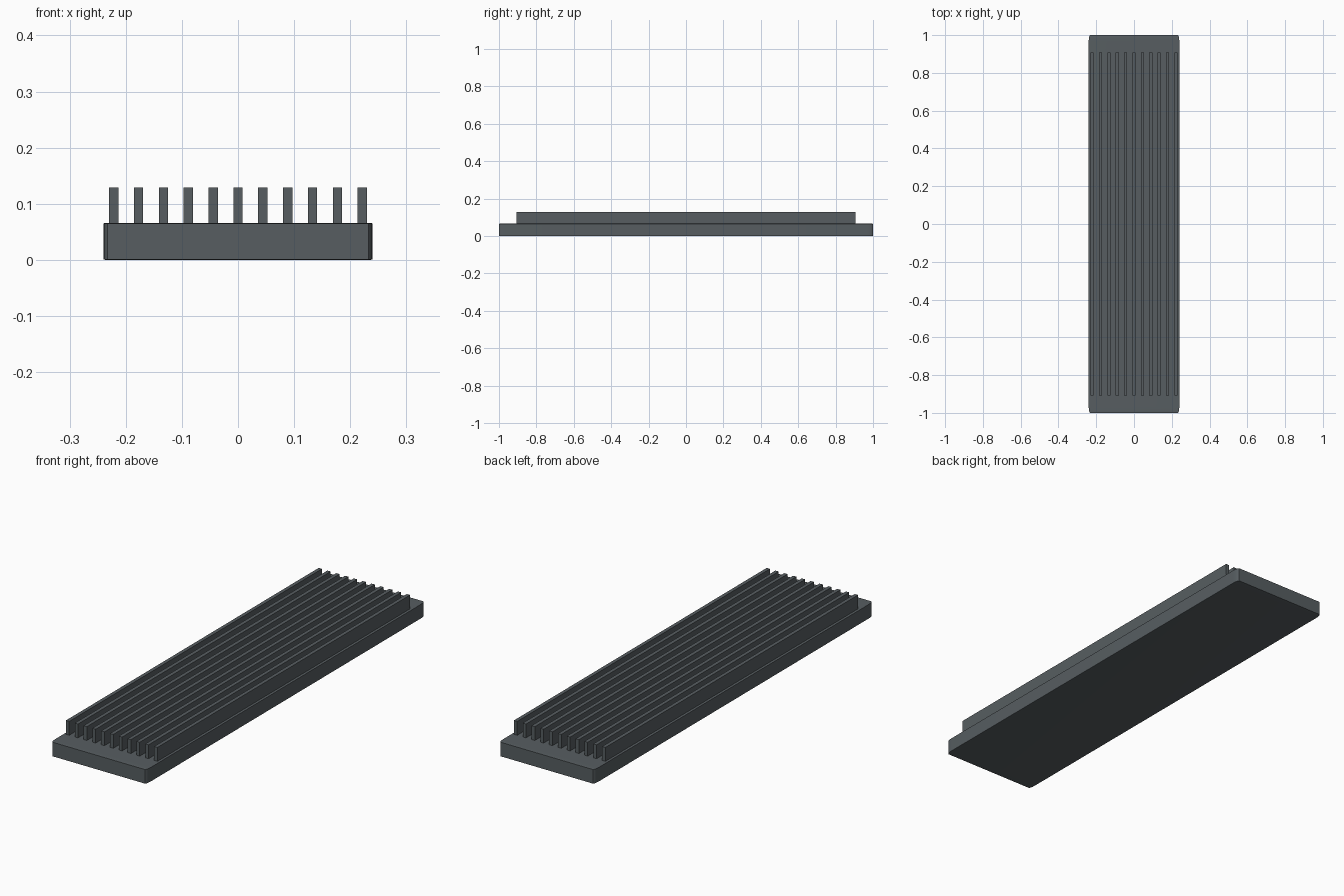
import bpy, bmesh
from mathutils import Matrix

cube = bpy.data.objects.get("Cube")
if cube:
    bpy.data.objects.remove(cube, do_unlink=True)

# Dark slate grey for the whole part
slate = bpy.data.materials.new("slate_grey")
slate.use_nodes = True
colour = (0.095, 0.111, 0.12, 1)
slate.diffuse_color = colour
slate.node_tree.nodes["Principled BSDF"].inputs["Base Color"].default_value = colour


def block(name, centre, size, bevel=0):
    """Box whose rounded edges stretch with its proportions."""
    bm = bmesh.new()
    bmesh.ops.create_cube(bm, size=1)
    if bevel:
        bmesh.ops.bevel(bm, geom=bm.edges[:], offset=bevel, segments=3,
                        profile=0.5, affect='EDGES')
    bm.transform(Matrix.Translation(centre) @ Matrix.Diagonal((*size, 1)))
    mesh = bpy.data.meshes.new(name)
    bm.to_mesh(mesh)
    bm.free()
    mesh.materials.append(slate)
    obj = bpy.data.objects.new(name, mesh)
    bpy.context.collection.objects.link(obj)
    return obj


# Base plate with softened edges
base_height = 0.066
base = block("base_plate", (0, 0, base_height / 2), (0.48, 2, base_height), 0.016)
bpy.ops.object.select_all(action='DESELECT')
base.select_set(True)
bpy.context.view_layer.objects.active = base
bpy.ops.object.shade_smooth_by_angle()

# Row of long parallel fins standing on the plate
fin_count, pitch, top = 11, 0.0443, 0.129
for i in range(fin_count):
    x = (i - (fin_count - 1) / 2) * pitch
    block(f"fin_{i + 1}", (x, 0, (base_height + top) / 2),
          (0.0165, 1.814, top - base_height))
